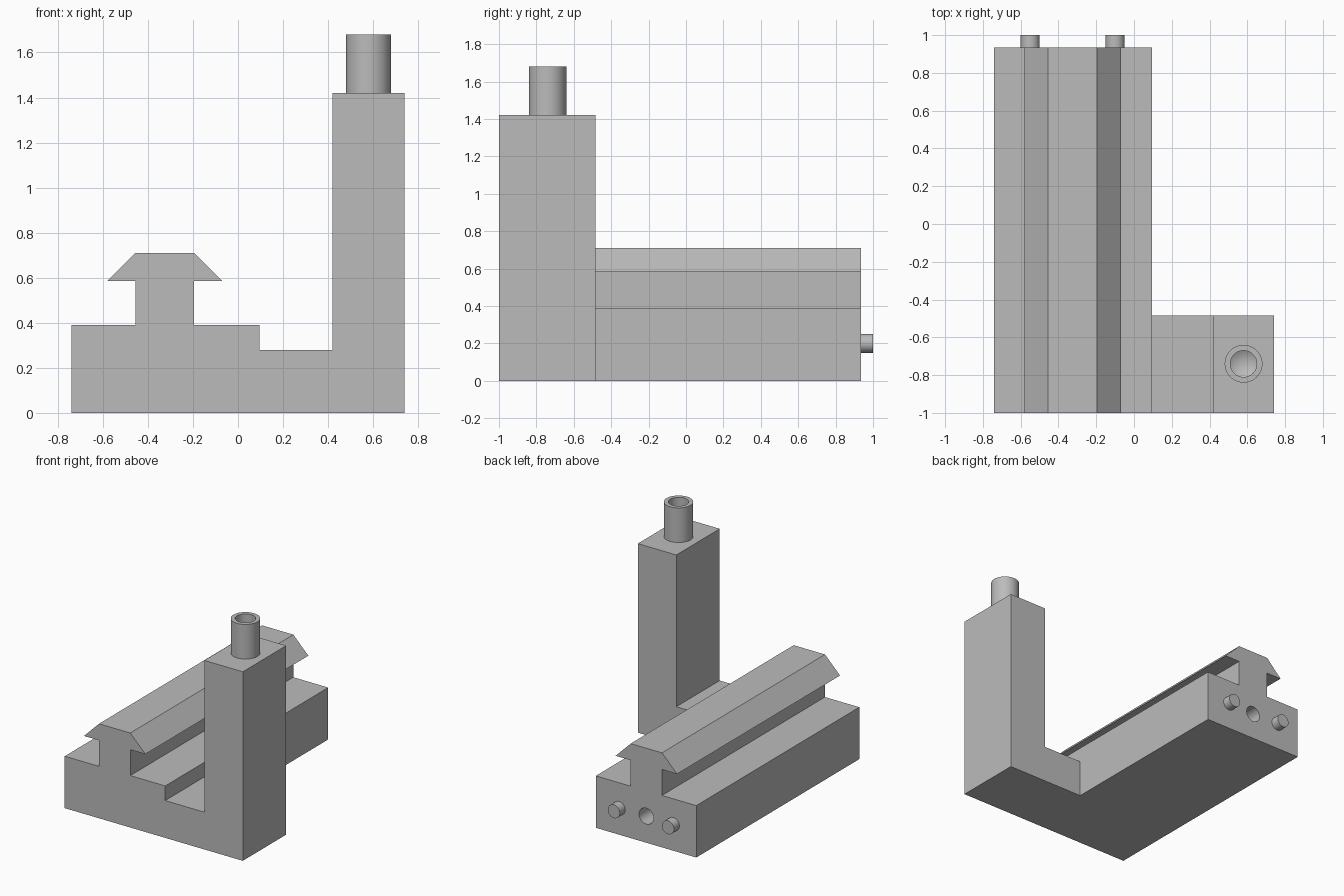
import bpy, bmesh, math
from mathutils import Matrix, Vector

cube = bpy.data.objects.get("Cube")
if cube:
    bpy.data.objects.remove(cube, do_unlink=True)

grey = bpy.data.materials.new("plain_grey")
grey.use_nodes = True
colour = (0.5, 0.5, 0.5, 1)
grey.diffuse_color = colour
grey.node_tree.nodes["Principled BSDF"].inputs["Base Color"].default_value = colour

FRONT, ARM_BACK, RAIL_BACK = -1.0, -0.485, 0.935


def finish(name, bm):
    bmesh.ops.recalc_face_normals(bm, faces=bm.faces)
    mesh = bpy.data.meshes.new(name)
    bm.to_mesh(mesh)
    bm.free()
    obj = bpy.data.objects.new(name, mesh)
    bpy.context.collection.objects.link(obj)
    mesh.materials.append(grey)
    return obj


def extrude_profile(name, points, y0, y1):
    """Extrude an XZ outline along y."""
    bm = bmesh.new()
    face = bm.faces.new([bm.verts.new((x, y0, z)) for x, z in points])
    moved = bmesh.ops.extrude_face_region(bm, geom=[face])["geom"]
    verts = [v for v in moved if isinstance(v, bmesh.types.BMVert)]
    bmesh.ops.translate(bm, verts=verts, vec=(0, y1 - y0, 0))
    return finish(name, bm)


def lathe(name, points, location, axis="Z"):
    """Spin a radius/height profile about its own axis."""
    bm = bmesh.new()
    verts = [bm.verts.new((r, 0, h)) for r, h in points]
    edges = [bm.edges.new(pair) for pair in zip(verts, verts[1:])]
    bmesh.ops.spin(bm, geom=verts + edges, axis=(0, 0, 1), cent=(0, 0, 0),
                   angle=math.tau, steps=48)
    bmesh.ops.remove_doubles(bm, verts=bm.verts, dist=0.0001)
    if axis == "Y":
        bm.transform(Matrix.Rotation(-math.pi / 2, 4, "X"))
    bm.transform(Matrix.Translation(Vector(location)))
    return finish(name, bm)


def smooth(obj):
    bpy.ops.object.select_all(action="DESELECT")
    obj.select_set(True)
    bpy.context.view_layer.objects.active = obj
    bpy.ops.object.shade_smooth_by_angle(angle=math.radians(30))


def combine(target, tool, operation):
    mod = target.modifiers.new(operation.lower(), "BOOLEAN")
    mod.operation, mod.solver, mod.object = operation, "EXACT", tool
    bpy.context.view_layer.objects.active = target
    bpy.ops.object.modifier_apply(modifier=mod.name)
    bpy.data.objects.remove(tool, do_unlink=True)


# Long base with a flared rail on top
body = extrude_profile("rail_body", [
    (-0.74, 0), (0.095, 0), (0.095, 0.39), (-0.195, 0.39), (-0.195, 0.585),
    (-0.07, 0.585), (-0.195, 0.71), (-0.455, 0.71), (-0.58, 0.585),
    (-0.455, 0.585), (-0.455, 0.39), (-0.74, 0.39)], FRONT, RAIL_BACK)

# Side arm rising into the tall post
arm = extrude_profile("arm_and_post", [
    (-0.1, 0), (0.74, 0), (0.74, 1.42), (0.42, 1.42), (0.42, 0.28),
    (-0.1, 0.28)], FRONT, ARM_BACK)
combine(body, arm, "UNION")

# Blind drilled hole in the back end
drill = lathe("hole_cutter", [(0, -0.34), (0.06, -0.3), (0.06, 0.05), (0, 0.05)],
              (-0.325, RAIL_BACK, 0.2), "Y")
combine(body, drill, "DIFFERENCE")

# Clean leftover seams on flat faces
bm = bmesh.new()
bm.from_mesh(body.data)
bmesh.ops.dissolve_limit(bm, angle_limit=0.01, verts=bm.verts, edges=bm.edges)
bm.to_mesh(body.data)
bm.free()
smooth(body)

# Hollow spigot on the post
smooth(lathe("post_tube", [(0.1, 0), (0.1, 0.26), (0.07, 0.26), (0.07, 0.06),
                           (0, 0.02)], (0.58, -0.74, 1.42)))

# Two locating pins on the back end
for side, x in (("right", -0.55), ("left", -0.1)):
    smooth(lathe(side + "_pin", [(0, -0.01), (0.05, -0.01), (0.05, 0.065), (0, 0.065)],
                 (x, RAIL_BACK, 0.2), "Y"))
